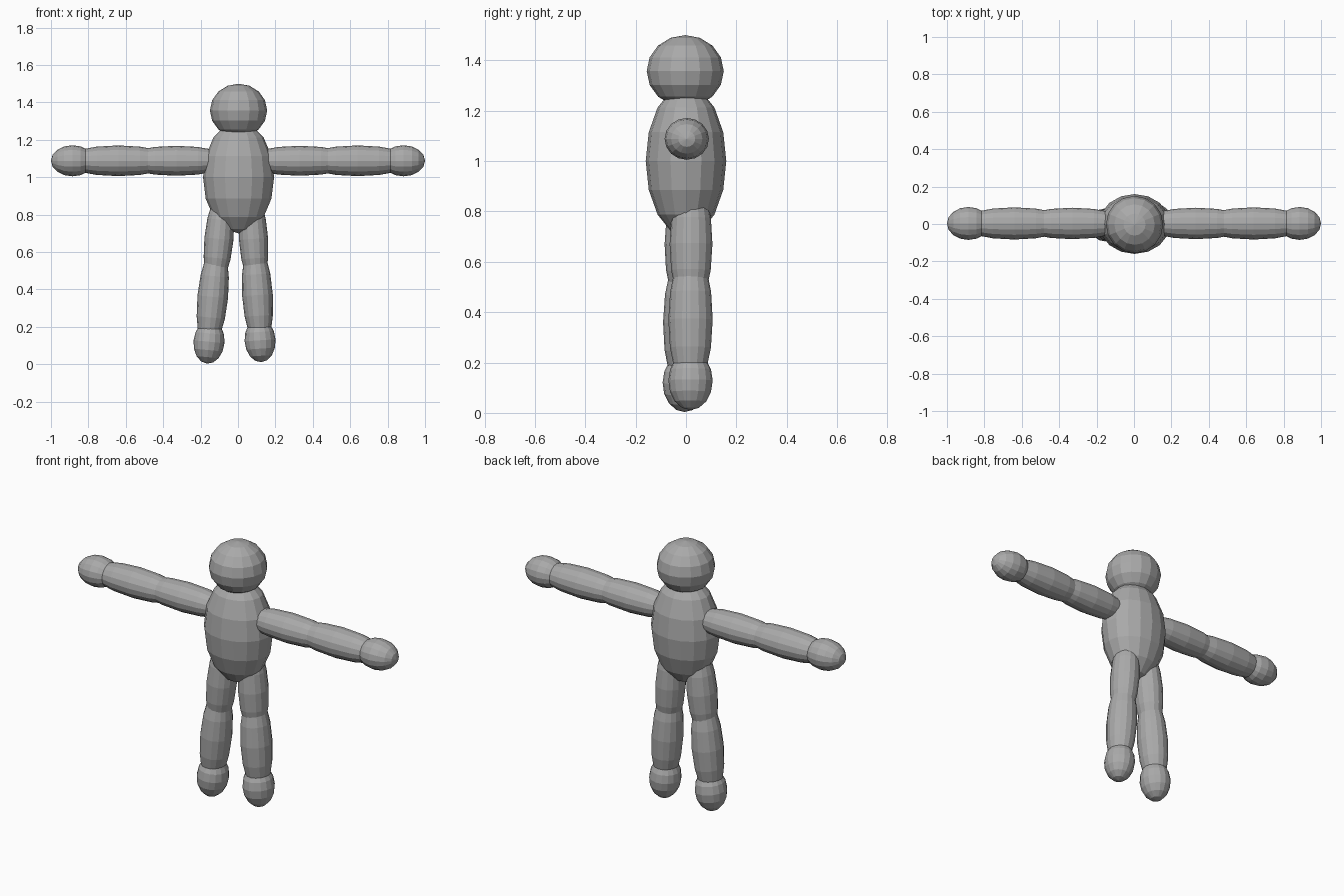
import bpy
from mathutils import Vector

cube = bpy.data.objects.get("Cube")
if cube:
    bpy.data.objects.remove(cube, do_unlink=True)

# One plain grey for the whole figure
grey = bpy.data.materials.new("plain_grey")
grey.use_nodes = True
colour = (0.4, 0.4, 0.4, 1)
grey.diffuse_color = colour
grey.node_tree.nodes["Principled BSDF"].inputs["Base Color"].default_value = colour


def ellipsoid(name, centre, radii, axis=(0, 0, 1)):
    """Flat-faced ball; its poles lie along the given axis."""
    bpy.ops.mesh.primitive_uv_sphere_add(segments=16, ring_count=8, radius=1, location=centre)
    ob = bpy.context.object
    ob.name = name
    ob.scale = radii
    ob.rotation_euler = Vector((0, 0, 1)).rotation_difference(Vector(axis)).to_euler()
    ob.data.materials.append(grey)
    return ob


# Head and body
ellipsoid("head", (0.003, -0.003, 1.357), (0.153, 0.153, 0.143))
ellipsoid("torso", (0.003, 0, 1.0), (0.19, 0.16, 0.3))

# Arms, straight out to each side
for side, s in (("left", 1), ("right", -1)):
    out = (s, 0, 0)
    ellipsoid(side + "_upper_arm", (s * 0.33, 0.003, 1.088), (0.08, 0.084, 0.3), out)
    ellipsoid(side + "_forearm", (s * 0.64, 0.003, 1.088), (0.082, 0.086, 0.3), out)
    ellipsoid(side + "_hand", (s * 0.885, 0.003, 1.088), (0.083, 0.088, 0.115), out)

# Legs, each slightly splayed: hip, knee and foot centres
legs = {
    "left": ((0.083, 0.02, 0.67), (0.104, 0.018, 0.37), (0.118, 0.018, 0.128)),
    "right": ((-0.102, 0, 0.67), (-0.135, -0.003, 0.36), (-0.155, -0.005, 0.12)),
}
for side, (thigh, shin, foot) in legs.items():
    up = Vector(thigh) - Vector(foot)
    ellipsoid(side + "_thigh", thigh, (0.078, 0.085, 0.27), up)
    ellipsoid(side + "_shin", shin, (0.082, 0.088, 0.29), up)
    ellipsoid(side + "_foot", foot, (0.083, 0.088, 0.117), up)
